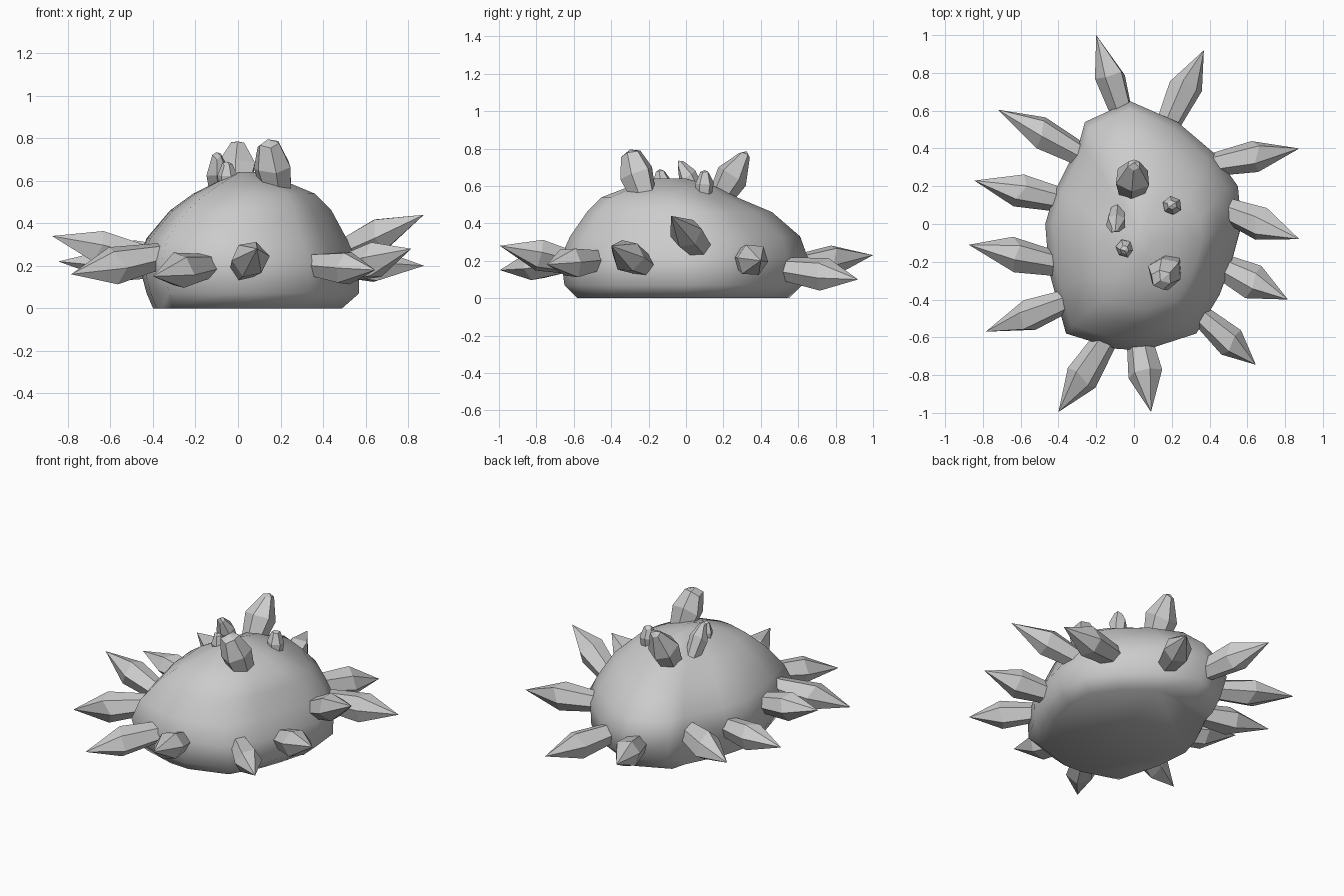
import bpy, bmesh, math, random
from mathutils import Vector

if "Cube" in bpy.data.objects:
    bpy.data.objects.remove(bpy.data.objects["Cube"])

random.seed(4)

def finish(bm, name):
    bmesh.ops.recalc_face_normals(bm, faces=bm.faces)
    me = bpy.data.meshes.new(name)
    bm.to_mesh(me)
    bm.free()
    ob = bpy.data.objects.new(name, me)
    bpy.context.collection.objects.link(ob)
    return ob

def loft(bm, rings):
    n = len(rings[0])
    for a, b in zip(rings, rings[1:]):
        for i in range(n):
            j = (i + 1) % n
            bm.faces.new((a[i], a[j], b[j], b[i]))

# Boulder body: irregular plan outline, shrunk upward through measured levels
outline = [(-.02, .65), (-.26, .54), (-.29, .43), (-.42, .17), (-.47, 0), (-.45, -.25),
           (-.42, -.36), (-.36, -.58), (-.1, -.66), (.05, -.67), (.33, -.58), (.45, -.38),
           (.51, -.22), (.57, 0), (.55, .2), (.43, .37), (.23, .54)]
levels = [  # z, x min, x max, y min, y max
    (0, -.40, .49, -.58, .55), (.07, -.43, .57, -.65, .62), (.22, -.47, .57, -.67, .65),
    (.33, -.43, .51, -.62, .61), (.46, -.32, .44, -.53, .46), (.54, -.21, .36, -.45, .27),
    (.59, -.11, .24, -.32, .18), (.64, .0, .09, -.17, .0)]
bm = bmesh.new()
rings = []
for z, x0, x1, y0, y1 in levels:
    rings.append([bm.verts.new((x0 + (x + .47) / 1.04 * (x1 - x0),
                                y0 + (y + .67) / 1.32 * (y1 - y0), z)) for x, y in outline])
loft(bm, rings)
bm.faces.new(rings[0])
bm.faces.new(rings[-1])
body = finish(bm, "boulder_body")
bpy.context.view_layer.objects.active = body
body.select_set(True)
bpy.ops.object.shade_smooth_by_angle(angle=math.radians(60))

# Faceted crystal: narrow root, wide shoulder, pointed or blunt tip
def crystal(name, root, tip, r, shoulder=.45, blunt=0.0, sink=.08, sides=6):
    root, tip = Vector(root), Vector(tip)
    axis = (tip - root).normalized()
    u = axis.cross(Vector((0, 0, 1)) if abs(axis.z) < .8 else Vector((0, 1, 0))).normalized()
    v = axis.cross(u)
    length = (tip - root).length
    phase = random.random()
    stretch = [random.uniform(.9, 1.1) for _ in range(sides)]
    bm = bmesh.new()
    stations = [(-sink, .66), (length * shoulder, 1)]
    if blunt:
        stations.append((length * .9, blunt))
    rings = []
    for d, k in stations:
        ring = []
        for i in range(sides):
            a = 2 * math.pi * (i + phase) / sides
            shift = random.uniform(-.06, .06) * length
            ring.append(bm.verts.new(root + axis * (d + shift)
                        + (u * math.cos(a) + v * math.sin(a)) * r * k * stretch[i]))
        rings.append(ring)
    loft(bm, rings)
    bm.faces.new(rings[0])
    apex = bm.verts.new(tip)
    for i in range(sides):
        bm.faces.new((rings[-1][i], rings[-1][(i + 1) % sides], apex))
    finish(bm, name)

# Ring of long side crystals: root and tip
side = [((-.07, .60, .17), (-.20, 1.0, .23)), ((.20, .56, .15), (.37, .92, .10)),
        ((.46, .32, .21), (.875, .40, .20)), ((.52, .06, .28), (.875, -.08, .44)),
        ((.50, -.24, .19), (.815, -.40, .28)), ((.40, -.53, .20), (.645, -.745, .18)),
        ((.03, -.64, .20), (.09, -.995, .28)), ((-.17, -.64, .19), (-.40, -.995, .15)),
        ((-.40, -.42, .24), (-.785, -.57, .16)), ((-.44, -.20, .24), (-.875, -.11, .34)),
        ((-.40, .13, .20), (-.845, .23, .22)), ((-.31, .38, .22), (-.72, .605, .23))]
for i, (root, tip) in enumerate(side):
    crystal(f"side_crystal_{i + 1}", root, tip, .088)

# Blunt crystals clustered on the crown
crystal("rear_crown_crystal", (-.01, .20, .57), (.0, .325, .785), .095, .4, .35)
crystal("front_crown_crystal", (.18, -.23, .57), (.14, -.30, .795), .09, .45, .6)
crystal("small_crystal_left", (-.09, .06, .56), (-.10, -.04, .735), .055, .5, .4)
crystal("small_crystal_front", (-.05, -.12, .57), (-.05, -.14, .69), .046, .5, .5)
crystal("small_crystal_right", (.20, .09, .54), (.20, .10, .685), .05, .5, .5)
